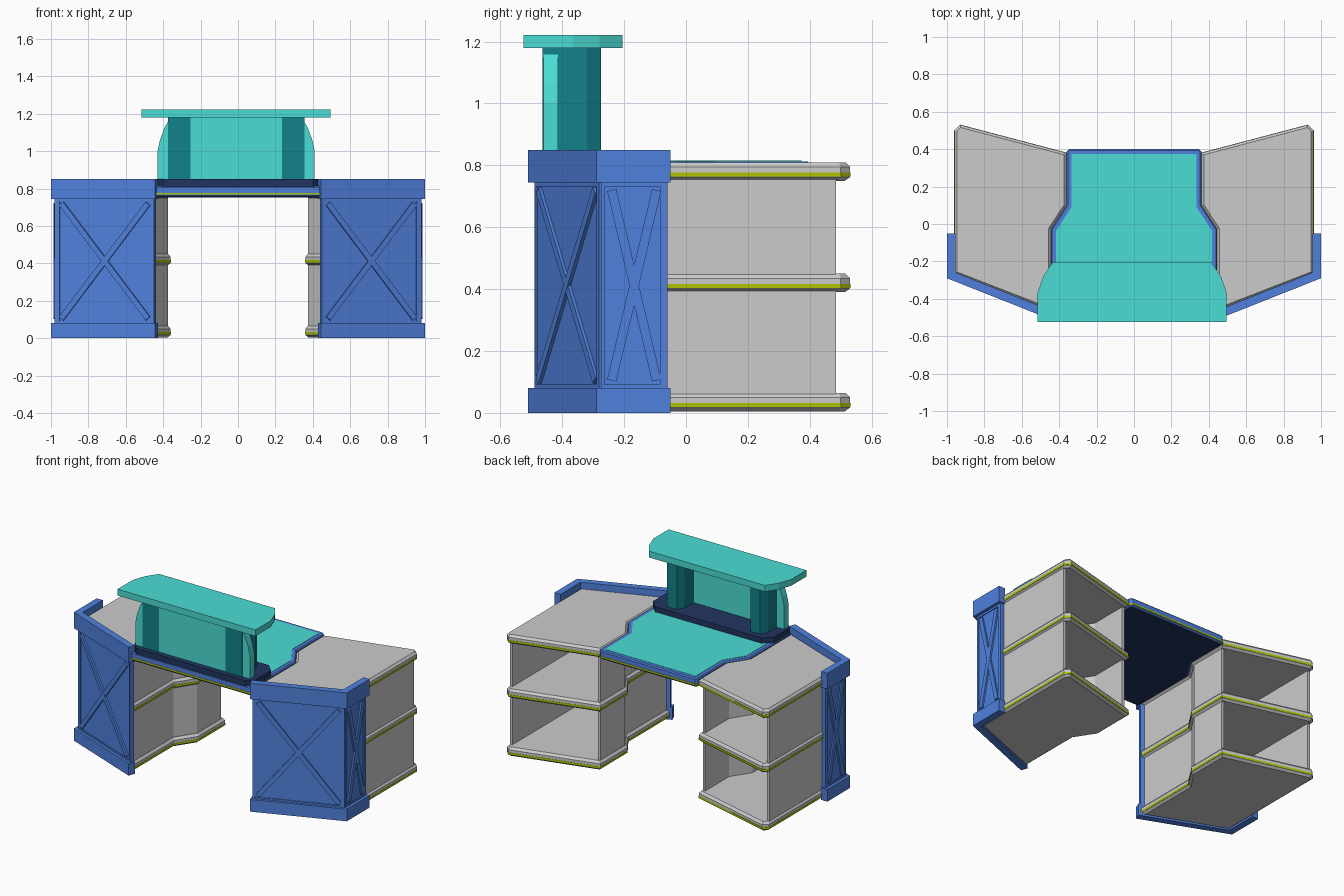
import bpy, bmesh
from mathutils import Vector, Matrix

if "Cube" in bpy.data.objects:
    bpy.data.objects.remove(bpy.data.objects["Cube"])


def material(name, rgb):
    m = bpy.data.materials.new(name)
    m.diffuse_color = (*rgb, 1)
    m.use_nodes = True
    m.node_tree.nodes["Principled BSDF"].inputs["Base Color"].default_value = m.diffuse_color
    return m


BLUE = material("blue", (0.08, 0.22, 0.72))
TEAL = material("teal", (0.07, 0.72, 0.66))
DARK_TEAL = material("dark_teal", (0.006, 0.22, 0.26))
NAVY = material("navy", (0.015, 0.035, 0.12))
LIME = material("lime", (0.43, 0.55, 0.0))


def offset(pts, d, closed=True):
    """Mitred offset to the left of the path (inwards for a CCW polygon)."""
    p = [Vector(q) for q in pts]
    n, out = len(p), []
    for i in range(n):
        normals = []
        for a, b in ((i - 1, i), (i, i + 1)):
            if closed or (a >= 0 and b < n):
                e = (p[b % n] - p[a % n]).normalized()
                normals.append(Vector((-e.y, e.x)))
        m = sum(normals, Vector((0, 0))).normalized()
        out.append(tuple(p[i] + m * d / m.dot(normals[0])))
    return out


def strip(pts, d):
    return list(pts) + offset(pts, d, False)[::-1]


def finish(name, bm, mat, mirror):
    bmesh.ops.recalc_face_normals(bm, faces=bm.faces)
    me = bpy.data.meshes.new(name)
    bm.to_mesh(me)
    bm.free()
    ob = bpy.data.objects.new(name, me)
    bpy.context.collection.objects.link(ob)
    if mat:
        me.materials.append(mat)
    if mirror:
        mod = ob.modifiers.new("mirror", 'MIRROR')
        mod.use_mirror_merge = False
    return ob


def prism(name, pts, levels, mat=None, mirror=False, upright=False):
    """Stack of outlines; levels are (height, inset). Upright extrudes along y."""
    bm = bmesh.new()
    rings = []
    for h, inset in levels:
        ring = offset(pts, inset) if inset else pts
        rings.append([bm.verts.new((x, h, y) if upright else (x, y, h)) for x, y in ring])
    n = len(pts)
    for lo, hi in zip(rings, rings[1:]):
        for i in range(n):
            bm.faces.new((lo[i], lo[(i + 1) % n], hi[(i + 1) % n], hi[i]))
    bm.faces.new(rings[0][::-1])
    bm.faces.new(rings[-1])
    return finish(name, bm, mat, mirror)


def symmetric(half, cx=0.0):
    """Close a right-hand half outline (front to back) into a CCW polygon."""
    return [(cx + x, y) for x, y in half] + [(cx - x, y) for x, y in half[::-1]]


# Cabinet shelves with lime edge stripes
shelf = [(0.36, 0.38), (0.36, 0.10), (0.445, -0.03), (0.445, -0.465),
         (0.96, -0.265), (0.96, 0.50), (0.93, 0.53)]
for label, z in (("bottom", 0.005), ("middle", 0.39), ("top", 0.75)):
    prism(label + "_shelf", shelf,
          [(z, 0.015), (z + 0.012, 0), (z + 0.045, 0), (z + 0.06, 0.013)], mirror=True)
    prism(label + "_shelf_stripe", offset(shelf, -0.0015),
          [(z + 0.014, 0), (z + 0.027, 0)], LIME, True)

# Cabinet walls, open at the back
wall = [(0.375, 0.36), (0.375, 0.105), (0.458, -0.022), (0.458, -0.45),
        (0.95, -0.26), (0.95, 0.485)]
prism("cabinet_wall", strip(wall, 0.018), [(0.03, 0), (0.78, 0)], mirror=True)

# Blue front cladding: panel between two thicker bands
band = [(0.445, -0.51), (1.0, -0.29), (1.0, -0.05)]
panel = [(0.447, -0.484), (0.975, -0.275), (0.975, -0.06)]
prism("cladding_lower_band", strip(band, 0.045), [(0, 0), (0.08, 0)], BLUE, True)
prism("cladding_upper_band", strip(band, 0.045), [(0.745, 0), (0.85, 0)], BLUE, True)
prism("cladding_panel", strip(panel, 0.022), [(0.07, 0), (0.75, 0)], BLUE, True)


# Raised frame and cross braces on each panel face
def braces(name, a, b):
    a, b = Vector((*a, 0)), Vector((*b, 0))
    u = (b - a).normalized()
    out = u.cross(Vector((0, 0, 1)))
    w = (b - a).length
    lo, hi, m = 0.105, 0.72, 0.035
    bars = [((m, lo), (w - m, hi), 0.03, 0.022), ((m, hi), (w - m, lo), 0.03, 0.020)]
    bars += [((0.006, 0.07), (0.006, 0.75), 0.012, 0.012),
             ((w - 0.012, 0.07), (w - 0.012, 0.75), 0.024, 0.012),
             ((0, 0.084), (w, 0.084), 0.014, 0.011),
             ((0, 0.739), (w, 0.739), 0.014, 0.011)]
    bm = bmesh.new()
    for (u0, z0), (u1, z1), width, depth in bars:
        p = a + u * u0 + Vector((0, 0, z0))
        q = a + u * u1 + Vector((0, 0, z1))
        along = (q - p).normalized()
        side = out.cross(along)
        mat = Matrix((along * (q - p).length, side * width, out * depth)).transposed().to_4x4()
        mat.translation = (p + q) / 2
        bmesh.ops.create_cube(bm, size=1, matrix=mat)
    finish(name, bm, BLUE, True)


braces("front_panel_braces", panel[0], panel[1])
braces("side_panel_braces", panel[1], panel[2])

# Central desk: blue body, teal worktop, lime stripe, navy underside
desk = symmetric([(0.445, -0.49), (0.445, -0.03), (0.36, 0.10), (0.36, 0.385), (0.345, 0.40)])
prism("desk_body", desk, [(0.757, 0.008), (0.764, 0), (0.806, 0), (0.813, 0.006)], BLUE)
prism("desk_worktop", offset(desk, 0.027), [(0.79, 0), (0.815, 0)], TEAL)
prism("desk_stripe", offset(desk, -0.002), [(0.767, 0), (0.777, 0)], LIME)
prism("desk_underside", offset(desk, 0.012), [(0.753, 0), (0.77, 0)], NAVY)

# Riser: base plate, two pillars, curved-sided panel and counter top
cx = -0.01
prism("riser_base", symmetric([(0.40, -0.495), (0.445, -0.45), (0.445, -0.29), (0.39, -0.235)]),
      [(0.812, 0), (0.85, 0)], NAVY)
for side in (-1, 1):
    pillar = symmetric([(0.06, -0.464), (0.06, -0.32), (0.035, -0.275)], cx + side * 0.305)
    prism("riser_pillar", pillar, [(0.84, 0), (1.185, 0)], DARK_TEAL)
prism("riser_panel", symmetric([(0.42, 0.845), (0.42, 1.0), (0.407, 1.06), (0.385, 1.12), (0.352, 1.182)], cx),
      [(-0.46, 0), (-0.413, 0)], TEAL, upright=True)
prism("counter_top", symmetric([(0.505, -0.525), (0.505, -0.365), (0.475, -0.28), (0.425, -0.205)], cx),
      [(1.18, 0), (1.222, 0)], TEAL)
